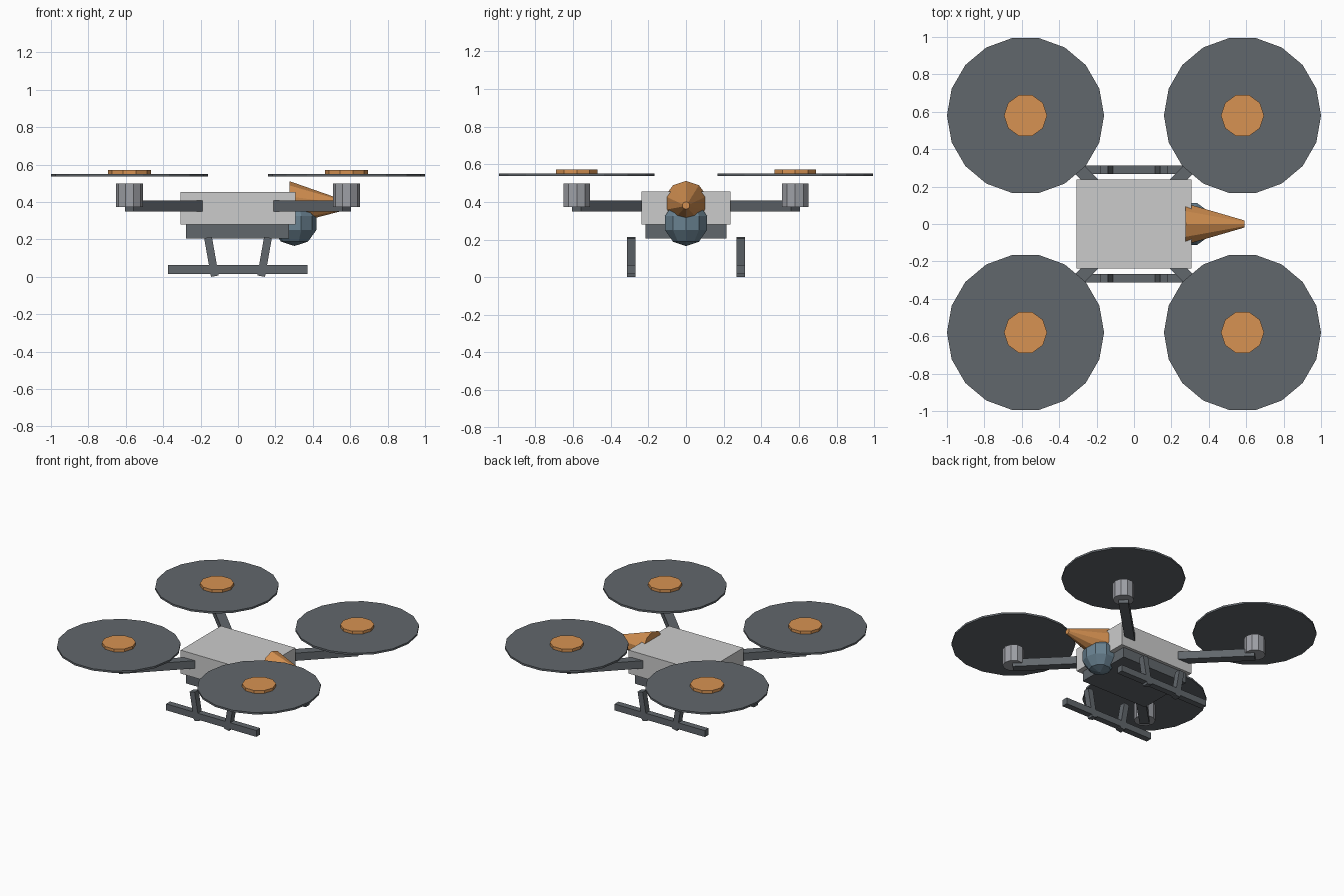
import bpy, bmesh
from math import radians, sqrt, atan2
from mathutils import Matrix, Vector

if "Cube" in bpy.data.objects:
    bpy.data.objects.remove(bpy.data.objects["Cube"])


def material(name, color):
    m = bpy.data.materials.new(name)
    m.diffuse_color = (*color, 1)
    m.use_nodes = True
    m.node_tree.nodes["Principled BSDF"].inputs["Base Color"].default_value = m.diffuse_color
    return m


DARK = material("dark_grey", (0.12, 0.135, 0.15))
LIGHT = material("light_grey", (0.55, 0.56, 0.57))
METAL = material("metal_grey", (0.34, 0.35, 0.38))
ORANGE = material("orange", (0.68, 0.29, 0.085))
BLUE = material("blue_grey", (0.14, 0.22, 0.28))
TURN = Matrix.Rotation(radians(90), 4, 'Z')   # puts a polygon corner on +x


def finish(name, bm, mat):
    bmesh.ops.recalc_face_normals(bm, faces=bm.faces)
    me = bpy.data.meshes.new(name)
    bm.to_mesh(me)
    bm.free()
    me.materials.append(mat)
    ob = bpy.data.objects.new(name, me)
    bpy.context.collection.objects.link(ob)
    return ob


def box(name, loc, size, mat, rot=Matrix()):
    bm = bmesh.new()
    bmesh.ops.create_cube(bm, size=1, matrix=Matrix.Translation(loc) @ rot @ Matrix.Diagonal((*size, 1)))
    return finish(name, bm, mat)


def cone(name, loc, r1, r2, depth, sides, mat, rot=Matrix()):
    bm = bmesh.new()
    bmesh.ops.create_cone(bm, cap_ends=True, segments=sides, radius1=r1, radius2=r2,
                          depth=depth, matrix=Matrix.Translation(loc) @ rot @ TURN)
    return finish(name, bm, mat)


# Body and the tray beneath it
box("body", (0, 0, 0.367), (0.615, 0.475, 0.175), LIGHT)
box("battery_tray", (-0.003, 0, 0.245), (0.55, 0.43, 0.08), DARK)

# Nose cone, dipping slightly forward
base, tip = Vector((0.272, 0, 0.394)), Vector((0.59, 0, 0.381))
axis = tip - base
cone("nose_cone", (base + tip) / 2, 0.117, 0.02, axis.length, 10, ORANGE,
     Matrix.Rotation(atan2(axis.x, axis.z), 4, 'Y'))

# Camera ball under the nose
bm = bmesh.new()
bmesh.ops.create_uvsphere(bm, u_segments=10, v_segments=5, radius=0.123,
                          matrix=Matrix.Translation((0.302, 0, 0.288)) @ TURN)
finish("camera_ball", bm, BLUE)

# Four arms, each with motor, rotor disc and hub
C = 0.58
for sx, ends in ((-1, "left"), (1, "right")):
    for sy, side in ((-1, "front"), (1, "back")):
        tag = f"{side}_{ends}"
        mid = 0.398
        box(f"arm_{tag}", (sx * mid, sy * mid, 0.378), (0.52, 0.066, 0.058), DARK,
            Matrix.Rotation(atan2(sy, sx), 4, 'Z'))
        cone(f"motor_{tag}", (sx * C, sy * C, 0.436), 0.073, 0.073, 0.124, 10, METAL)
        cone(f"rotor_{tag}", (sx * C, sy * C, 0.544), 0.42, 0.42, 0.014, 18, DARK)
        cone(f"hub_{tag}", (sx * C, sy * C, 0.559), 0.115, 0.115, 0.026, 10, ORANGE)

# Landing skids with two leaning legs each
for sy, side in ((-1, "front"), (1, "back")):
    box(f"skid_rail_{side}", (-0.002, sy * 0.29, 0.04), (0.745, 0.046, 0.048), DARK)
    for sx, end in ((-1, "left"), (1, "right")):
        box(f"skid_leg_{side}_{end}", (sx * 0.142, sy * 0.29, 0.107), (0.042, 0.046, 0.21), DARK,
            Matrix.Rotation(radians(10 * sx), 4, 'Y'))
